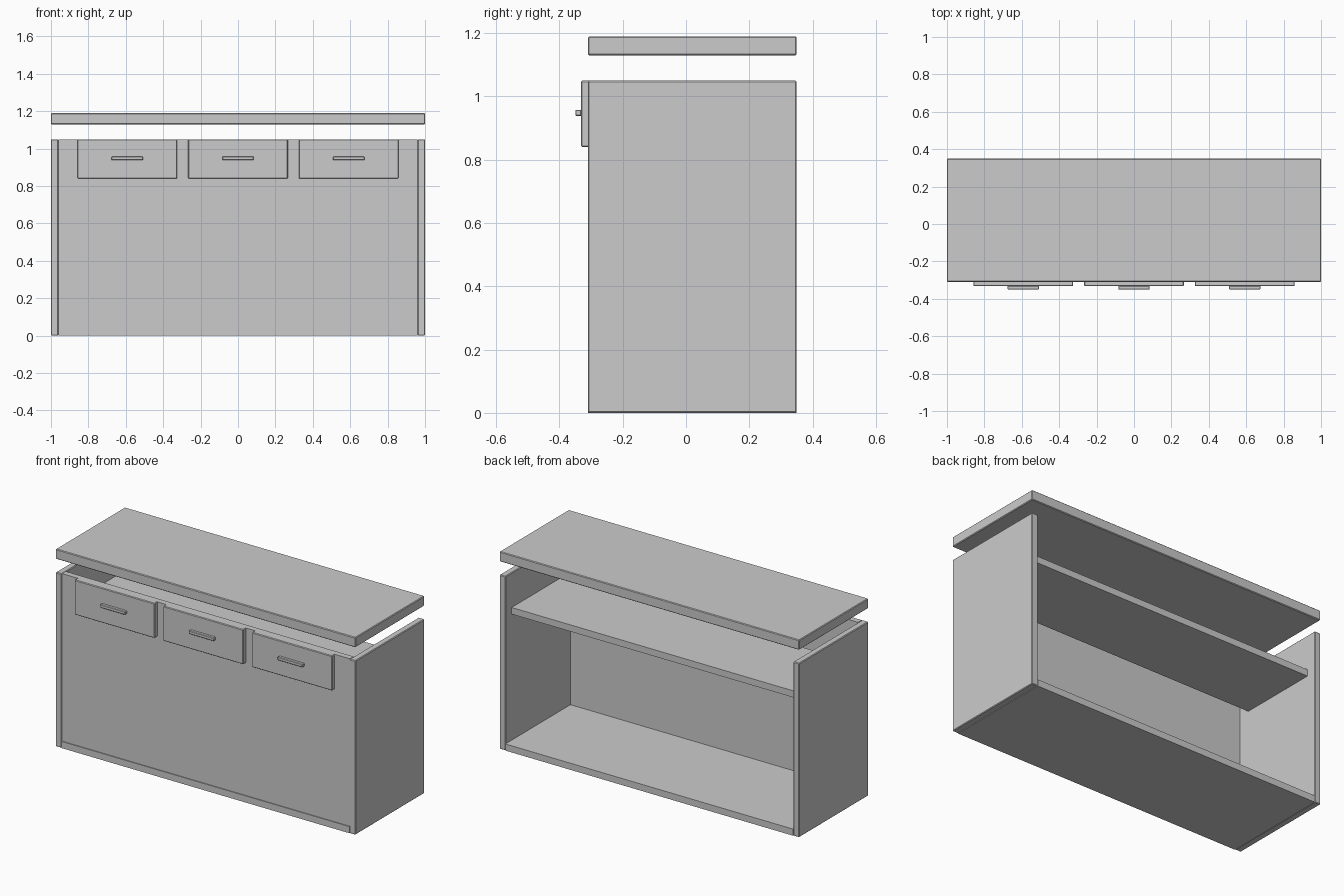
import bpy

if "Cube" in bpy.data.objects:
    bpy.data.objects.remove(bpy.data.objects["Cube"])


def box(name, x0, x1, y0, y1, z0, z1, bevel=0.004):
    """Axis-aligned board with a fine chamfer on its edges."""
    bpy.ops.mesh.primitive_cube_add(
        size=1, location=((x0 + x1) / 2, (y0 + y1) / 2, (z0 + z1) / 2))
    ob = bpy.context.object
    ob.name = name
    ob.scale = (x1 - x0, y1 - y0, z1 - z0)
    bpy.ops.object.transform_apply(location=False, rotation=False, scale=True)
    if bevel:
        mod = ob.modifiers.new("edge_chamfer", 'BEVEL')
        mod.width = bevel
        mod.segments = 1
    return ob


FRONT, BACK, HEIGHT, T = -0.31, 0.35, 1.05, 0.04

# floating counter slab
box("counter_top", -1, 1, FRONT, BACK, 1.13, 1.19)

# open-backed carcass
box("left_side", -1, -1 + T, FRONT, BACK, 0, HEIGHT)
box("right_side", 1 - T, 1, FRONT, BACK, 0, HEIGHT)
box("bottom_board", -1 + T, 1 - T, FRONT, BACK, 0, T, 0)
box("front_panel", -1 + T, 1 - T, FRONT + 0.005, FRONT + T, T, HEIGHT, 0)

# inner shelf, set back from the front panel and the open back
box("inner_shelf", -1 + T, 1 - T, -0.20, 0.29, 0.80, 0.84, 0)

# three drawer fronts with bar handles
for side, cx in (("left", -0.592), ("middle", 0), ("right", 0.592)):
    box(side + "_drawer_front", cx - 0.267, cx + 0.267, -0.332, -0.30, 0.84, HEIGHT)
    box(side + "_drawer_handle", cx - 0.084, cx + 0.084, -0.35, -0.33, 0.938, 0.958, 0.003)
